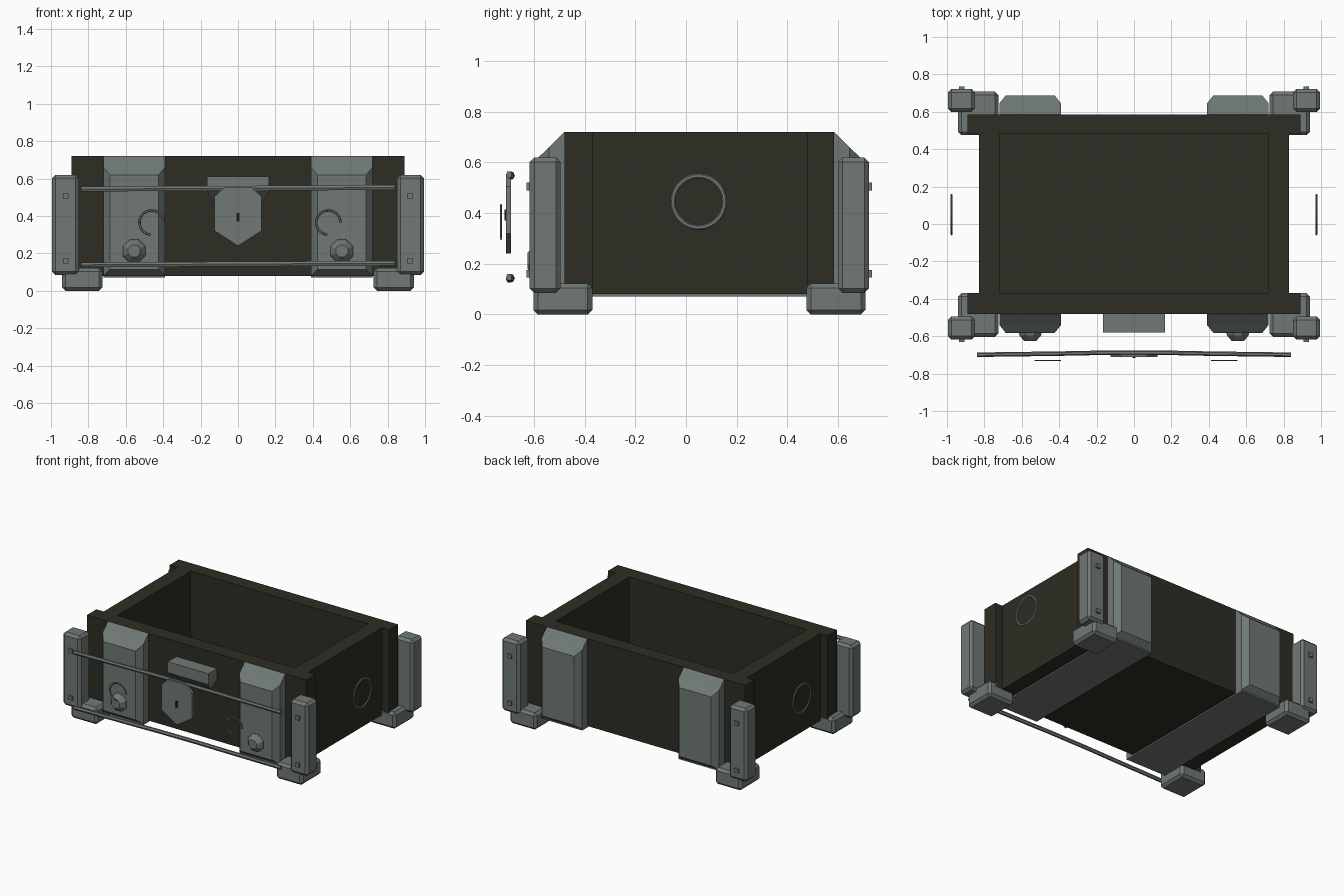
import bpy
import bmesh
from math import cos, sin, pi, radians
from mathutils import Matrix

if "Cube" in bpy.data.objects:
    bpy.data.objects.remove(bpy.data.objects["Cube"], do_unlink=True)


def make_material(name, rgb):
    mat = bpy.data.materials.new(name)
    mat.use_nodes = True
    mat.diffuse_color = (*rgb, 1)
    mat.node_tree.nodes["Principled BSDF"].inputs["Base Color"].default_value = (*rgb, 1)
    return mat


WOOD = make_material("dark_wood", (0.027, 0.026, 0.017))
METAL = make_material("grey_metal", (0.16, 0.19, 0.18))
BLACK = make_material("keyhole_black", (0.012, 0.012, 0.012))


def finish(name, bm, mat):
    bmesh.ops.recalc_face_normals(bm, faces=bm.faces)
    mesh = bpy.data.meshes.new(name)
    bm.to_mesh(mesh)
    bm.free()
    mesh.materials.append(mat)
    obj = bpy.data.objects.new(name, mesh)
    bpy.context.collection.objects.link(obj)
    return obj


def box(name, xs, ys, zs, mat, bevel=0):
    """Box given by its extents on each axis, with optional chamfer."""
    bm = bmesh.new()
    bmesh.ops.create_cube(bm, size=1)
    for v in bm.verts:
        for i, (lo, hi) in enumerate((xs, ys, zs)):
            v.co[i] = lo if v.co[i] < 0 else hi
    if bevel:
        bmesh.ops.bevel(bm, geom=bm.edges[:], offset=bevel, segments=1, affect='EDGES')
    return finish(name, bm, mat)


def loft(name, loops, mat, closed=False):
    """Join equal-length loops of points into a solid (or a closed ring)."""
    bm = bmesh.new()
    rings = [[bm.verts.new(p) for p in loop] for loop in loops]
    n = len(rings[0])
    pairs = list(zip(rings, rings[1:]))
    if closed:
        pairs.append((rings[-1], rings[0]))
    else:
        bm.faces.new(rings[0])
        bm.faces.new(rings[-1])
    for a, b in pairs:
        for i in range(n):
            j = (i + 1) % n
            bm.faces.new((a[i], a[j], b[j], b[i]))
    return finish(name, bm, mat)


def rect(x0, x1, y, z0, z1):
    return [(x0, y, z0), (x1, y, z0), (x1, y, z1), (x0, y, z1)]


def arc(name, center, radius, wire, start, end, steps, axis, mat, closed=False):
    """Round wire bent along an arc, facing along x or y."""
    loops = []
    count = steps if closed else steps + 1
    for k in range(count):
        a = start + (end - start) * k / steps
        loop = []
        for m in range(6):
            b = 2 * pi * m / 6
            r = radius + wire * cos(b)
            u, w, d = r * cos(a), r * sin(a), 0.6 * wire * sin(b)
            off = (d, u, w) if axis == 'x' else (u, d, w)
            loop.append([c + o for c, o in zip(center, off)])
        loops.append(loop)
    obj = loft(name, loops, mat, closed)
    bpy.context.view_layer.objects.active = obj
    obj.select_set(True)
    bpy.ops.object.shade_smooth_by_angle(angle=radians(40))
    obj.select_set(False)


# Open wooden chest
FRONT, BACK, BASE, TOP = -0.48, 0.585, 0.08, 0.72
box("front_board", (-0.89, 0.89), (FRONT, -0.37), (BASE, TOP), WOOD)
box("back_board", (-0.89, 0.89), (0.48, BACK), (BASE, TOP), WOOD)
box("floor_board", (-0.83, 0.83), (-0.37, 0.48), (BASE, 0.18), WOOD)

for side, s in (("left", 1), ("right", -1)):
    def span(a, b):
        return tuple(sorted((s * a, s * b)))

    box(f"{side}_board", span(0.72, 0.83), (-0.37, 0.48), (BASE, TOP), WOOD)

    # Ring handle on the end
    arc(f"{side}_ring_handle", (s * 0.975, 0.05, 0.445), 0.102, 0.01,
        0, 2 * pi, 28, 'x', METAL, closed=True)

    # Strap under the chest
    box(f"{side}_bottom_strap", span(0.39, 0.72), (-0.54, 0.645), (0.07, 0.085), METAL)

    for end, wall, d in (("front", FRONT, -1), ("back", BACK, 1)):
        # Wide strap plate with chamfered rim and sloped top
        x0, x1 = span(0.39, 0.72)
        loft(f"{end}_{side}_strap", [
            rect(x0, x1, wall, BASE, TOP),
            rect(x0, x1, wall + d * 0.06, BASE, 0.66),
            rect(x0 + 0.035, x1 - 0.035, wall + d * 0.103, 0.115, 0.62)], METAL)

        # Corner post with two square bolts, and its foot
        inner, outer = wall + d * 0.015, wall + d * 0.137
        box(f"{end}_{side}_post", span(0.85, 0.995), sorted((inner, outer)),
            (0.085, 0.62), METAL, 0.018)
        for label, z in (("lower", 0.16), ("upper", 0.505)):
            box(f"{end}_{side}_{label}_bolt", span(0.905, 0.935),
                sorted((outer - d * 0.01, outer + d * 0.013)),
                (z - 0.015, z + 0.015), METAL)
        box(f"{end}_{side}_foot", span(0.725, 0.94),
            sorted((wall - d * 0.11, wall + d * 0.123)), (0, 0.122), METAL, 0.018)

    # Faceted knob on the front strap
    loops = []
    for r, y in ((0.068, -0.575), (0.062, -0.597), (0.035, -0.625)):
        loops.append([(s * 0.555 + r * cos(k * pi / 4 + pi / 8), y,
                       0.212 + r * sin(k * pi / 4 + pi / 8)) for k in range(8)])
    loft(f"{side}_knob", loops, METAL)

# Curved hooks in front
for name, x in (("left_hook", 0.483), ("right_hook", -0.462)):
    arc(name, (x, -0.73, 0.365), 0.065, 0.007, 0, radians(265), 18, 'y', METAL)

# Two slightly bowed rods across the front
for name, z in (("upper_rod", 0.548), ("lower_rod", 0.143)):
    loops = []
    for x in (-0.84, -0.4, -0.15, 0.15, 0.4, 0.84):
        y = -0.685 - 0.014 * min(1, abs(x) / 0.7)
        loops.append([(x, y + 0.012 * cos(k * pi / 3),
                       z + 0.005 * x + 0.015 * sin(k * pi / 3)) for k in range(6)])
    loft(name, loops, METAL)

# Lock block with a tapered underside
bm = bmesh.new()
bmesh.ops.create_cube(bm, size=1, matrix=Matrix.Translation((0, -0.53, 0.57))
                      @ Matrix.Diagonal((0.33, 0.1, 0.08, 1)))
finish("lock_block", bm, METAL)
loft("lock_block_underside", [
    [(-0.165, -0.58, 0.53), (0.165, -0.58, 0.53), (0.165, FRONT, 0.53), (-0.165, FRONT, 0.53)],
    [(-0.125, -0.5, 0.46), (0.125, -0.5, 0.46), (0.125, FRONT, 0.46), (-0.125, FRONT, 0.46)],
], METAL)

# Pointed lock plate and keyhole
outline = [(0, 0.24), (0.125, 0.32), (0.125, 0.505), (0.07, 0.555),
           (-0.07, 0.555), (-0.125, 0.505), (-0.125, 0.32)]
loft("lock_plate", [[(x, y, z) for x, z in outline] for y in (-0.71, -0.69)], METAL)
box("keyhole", (-0.008, 0.008), (-0.716, -0.708), (0.37, 0.415), BLACK)
